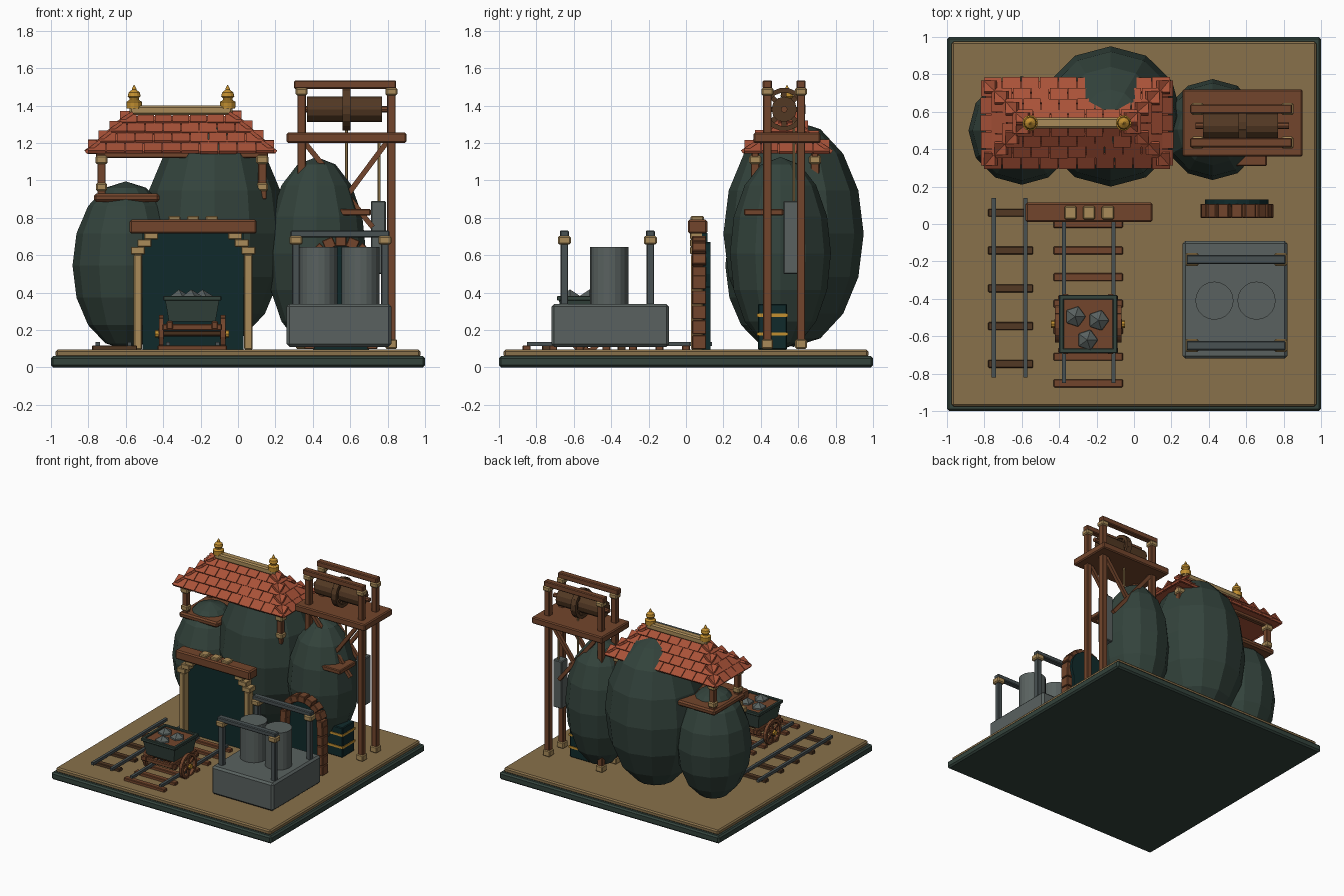
import bpy, bmesh, math, random
from mathutils import Matrix, Vector

random.seed(4)
if "Cube" in bpy.data.objects:
    bpy.data.objects.remove(bpy.data.objects["Cube"], do_unlink=True)


def material(name, *rgb):
    m = bpy.data.materials.new(name)
    m.use_nodes = True
    m.diffuse_color = (*rgb, 1)
    m.node_tree.nodes["Principled BSDF"].inputs["Base Color"].default_value = (*rgb, 1)
    return m


ROCK = material("dark green rock", .033, .056, .045)
DARK = material("deep teal", .005, .023, .024)
SAND = material("sand", .25, .165, .07)
WOOD = material("brown wood", .17, .06, .025)
OLD = material("dark wood", .085, .04, .017)
TAN = material("tan stone", .40, .26, .10)
GOLD = material("gold", .55, .28, .03)
TILE = material("red clay", .40, .085, .04)
GREY = material("grey stone", .10, .12, .115)
STEEL = material("steel", .065, .082, .085)


def finish(bm, name, mat, bevel=0, matrix=Matrix()):
    bmesh.ops.recalc_face_normals(bm, faces=bm.faces)
    mesh = bpy.data.meshes.new(name)
    bm.to_mesh(mesh)
    bm.free()
    mesh.materials.append(mat)
    ob = bpy.data.objects.new(name, mesh)
    ob.matrix_world = matrix
    bpy.context.collection.objects.link(ob)
    if bevel:
        mod = ob.modifiers.new("soft edge", "BEVEL")
        mod.width, mod.segments = bevel, 1
    return ob


def block(name, centre, size, mat, bevel=.006, rot=Matrix()):
    bm = bmesh.new()
    bmesh.ops.create_cube(bm, size=1, matrix=Matrix.Diagonal((*size, 1)))
    return finish(bm, name, mat, bevel, Matrix.Translation(centre) @ rot)


def box(name, x0, x1, y0, y1, z0, z1, mat, bevel=.006):
    return block(name, ((x0 + x1) / 2, (y0 + y1) / 2, (z0 + z1) / 2),
                 (x1 - x0, y1 - y0, z1 - z0), mat, bevel)


def beam(name, a, b, w, mat):
    a, b = Vector(a), Vector(b)
    rot = (b - a).to_track_quat("Z", "Y").to_matrix().to_4x4()
    return block(name, (a + b) / 2, (w, w, (b - a).length), mat, 0, rot)


def lathe(name, centre, profile, mat, sides=16, axis="Z"):
    # revolve (radius, height) points into a solid
    bm = bmesh.new()
    rings = [[bm.verts.new((r * math.cos(k * math.tau / sides), r * math.sin(k * math.tau / sides), h))
              for k in range(sides)] for r, h in profile]
    for lo, hi in zip(rings, rings[1:]):
        for k in range(sides):
            n = (k + 1) % sides
            bm.faces.new((lo[k], lo[n], hi[n], hi[k]))
    bm.faces.new(rings[0])
    bm.faces.new(rings[-1])
    rot = Matrix.Rotation(math.pi / 2, 4, "Y") if axis == "X" else Matrix.Rotation(math.pi / 2, 4, "X") if axis == "Y" else Matrix()
    return finish(bm, name, mat, 0, Matrix.Translation(centre) @ rot)


def rod(name, centre, r, length, mat, sides=16, axis="Z"):
    return lathe(name, centre, [(r, -length / 2), (r, length / 2)], mat, sides, axis)


def wheel(name, centre, r, width, mat, spokes):
    # spoked wheel whose axle runs along x
    c, step = Vector(centre), math.tau / 16
    for k in range(16):
        rot = Matrix.Rotation(k * step, 4, "X")
        block(name + "_rim", c + rot @ Vector((0, 0, r * .88)), (width, r * .42, r * .22), mat, 0, rot)
    for k in range(spokes):
        d = Matrix.Rotation(k * math.tau / spokes, 3, "X") @ Vector((0, 0, r))
        beam(name + "_spoke", c, c + d * .9, width * .6, mat)
    rod(name + "_hub", c, r * .28, width * 1.2, mat, 10, "X")


# ground
box("base_plinth", -1, 1, -1, 1, 0, .06, ROCK, .012)
box("sand_floor", -.975, .975, -.975, .975, .055, .095, SAND, .01)

# boulders
for name, c, r in (("middle_boulder", (-.125, .575, .715), (.38, .375, .605)),
                   ("left_boulder", (-.60, .50, .545), (.285, .29, .45)),
                   ("right_boulder", (.42, .505, .61), (.265, .27, .515))):
    bm = bmesh.new()
    bmesh.ops.create_uvsphere(bm, u_segments=12, v_segments=8, radius=1)
    finish(bm, name, ROCK, 0, Matrix.Translation(c) @ Matrix.Diagonal((*r, 1)))

# mine entrance
box("entrance_dark", -.51, .03, .085, .115, .095, .72, DARK, 0)
box("entrance_lintel", -.58, .10, .01, .115, .715, .79, WOOD, .01)
for k in (-1, 0, 1):
    block("lintel_stud", (-.24 + k * .10, .06, .795), (.065, .07, .03), TAN)
for s in (-1, 1):
    block("entrance_post", (-.24 + s * .295, .06, .35), (.045, .065, .51), TAN)
    for k in range(3):
        block("entrance_corbel", (-.24 + s * (.295 - k * .035), .06, .625 + k * .04),
              (.075, .075, .04), TAN, .004)

# small arched doorway
box("doorway_dark", .40, .70, .09, .13, .095, .50, DARK, 0)
rod("doorway_dark_top", (.55, .11, .50), .17, .04, DARK, 16, "Y")
for s in (-1, 1):
    for k in range(5):
        block("doorway_jamb", (.55 + s * .168, .07, .135 + k * .08), (.055, .075, .075), WOOD, .004)
for k in range(9):
    a = math.pi * k / 8
    block("doorway_arch_stone", (.55 + .165 * math.cos(a), .07, .51 + .165 * math.sin(a)),
          (.055, .075, .06), WOOD, .004, Matrix.Rotation(-a, 4, "Y"))

# rail tracks
for name, rails, ends, half, mid, rows, mat in (
        ("main_track", (-.375, -.11), (-.85, .02), .185, -.245, [-.142 * k for k in range(7)], WOOD),
        ("spare_track", (-.75, -.58), (-.82, .14), .12, -.66, [.06 - .202 * k for k in range(5)], OLD)):
    for x in rails:
        box(name + "_rail", x - .011, x + .011, *ends, .115, .137, STEEL, 0)
    for y in rows:
        box(name + "_sleeper", mid - half, mid + half, y - .021, y + .021, .09, .118, mat, .004)

# ore cart
cx, cy = -.245, -.535
bm = bmesh.new()
bmesh.ops.create_cube(bm, size=1, matrix=Matrix.Diagonal((.29, .29, .12, 1)))
for v in bm.verts:
    if v.co.z < 0:
        v.co.x *= .86
        v.co.y *= .86
finish(bm, "cart_body", ROCK, 0, Matrix.Translation((cx, cy, .305)))
block("cart_filling", (cx, cy, .368), (.26, .26, .008), WOOD, 0)
for s in (-1, 1):
    block("cart_rim_side", (cx + s * .143, cy, .37), (.025, .31, .025), ROCK, .004)
    block("cart_rim_end", (cx, cy + s * .143, .37), (.31, .025, .025), ROCK, .004)
    block("cart_frame_side", (cx + s * .12, cy, .225), (.035, .32, .045), WOOD)
    block("cart_frame_end", (cx, cy + s * .14, .215), (.32, .03, .035), WOOD)
    wheel("cart_wheel", (cx + s * .165, cy, .18), .10, .025, WOOD, 6)
    rod("cart_axle_cap", (cx + s * .18, cy, .18), .02, .035, GOLD, 8, "X")
rod("cart_axle", (cx, cy, .18), .014, .34, OLD, 8, "X")
for x, y in ((-.315, -.495), (-.19, -.515), (-.25, -.62)):
    bm = bmesh.new()
    bmesh.ops.create_icosphere(bm, subdivisions=1, radius=.062)
    finish(bm, "ore_lump", GREY, 0, Matrix.Translation((x, y, .355)))

# boiler machine
box("machine_base", .26, .82, -.72, -.09, .11, .34, GREY, .015)
for x in (.43, .655):
    rod("machine_tank", (x, -.41, .49), .102, .31, GREY, 20)
for y in (-.65, -.19):
    for x in (.31, .785):
        block("machine_post", (x, y, .50), (.04, .04, .34), STEEL, .004)
        block("machine_collar", (x, y, .68), (.07, .07, .045), TAN, .008)
    box("machine_top_beam", .28, .81, y - .025, y + .025, .695, .732, STEEL)

# winch tower
for y in (.435, .615):
    for x in (.34, .82):
        block("tower_leg", (x, y, .80), (.045, .045, 1.38), WOOD, .004)
        block("tower_foot", (x, y, .125), (.062, .062, .05), TAN)
        block("tower_collar", (x, y, 1.475), (.065, .065, .04), TAN, .008)
    box("tower_top_beam", .30, .845, y - .025, y + .025, 1.49, 1.535, WOOD)
    beam("tower_brace", (.36, y, .62), (.80, y, 1.21), .028, WOOD)
    beam("tower_brace", (.72, y, .75), (.35, y, 1.21), .028, WOOD)
box("tower_platform", .26, .90, .36, .72, 1.20, 1.255, WOOD, .008)
rod("winch_drum", (.57, .525, 1.38), .068, .40, OLD, 12, "X")
rod("winch_axle", (.58, .525, 1.38), .018, .50, WOOD, 8, "X")
wheel("winch_wheel", (.58, .525, 1.38), .115, .045, OLD, 8)
rod("hoist_rope", (.58, .575, .98), .008, .75, TAN, 6)
rod("counterweight_rope", (.755, .575, 1.05), .008, .36, TAN, 6)
box("counterweight", .71, .79, .52, .60, .50, .89, GREY)
box("tower_plank", .54, .71, .31, .52, .812, .848, WOOD)

# supply crate
box("crate", .46, .68, .385, .54, .095, .34, DARK)
for z in (.17, .27):
    box("crate_band", .455, .685, .38, .545, z, z + .018, GOLD, 0)

# pavilion supports
box("roof_shelf", -.77, -.42, .33, .73, .885, .93, WOOD, .012)
for y in (.37, .69):
    box("eave_beam", -.76, .16, y - .02, y + .02, 1.12, 1.155, WOOD)
    for x in (-.73, .13):
        block("roof_post", (x, y, 1.02), (.045, .045, .24), WOOD, .004)
        block("roof_post_head", (x, y, 1.11), (.065, .065, .045), TAN, .008)
        block("roof_post_foot", (x, y, .965), (.06, .06, .045), TAN, .008)

# hipped roof deck
rx, ry, run, eave = -.305, .54, .23, 1.145
bm = bmesh.new()
bmesh.ops.create_cube(bm, size=1, matrix=Matrix.Diagonal((.98, .45, .2, 1)))
for v in bm.verts:
    if v.co.z > 0:
        v.co.x *= .57
        v.co.y *= .04
finish(bm, "roof_deck", TILE, 0, Matrix.Translation((rx, ry, eave + .10)))

# overlapping roof tiles
for turn, length, reach in ((0, 1.0, .23), (1, .46, .50), (2, 1.0, .23), (3, .46, .50)):
    spin = Matrix.Rotation(turn * math.pi / 2, 4, "Z")
    for row in range(4):
        inset = row * run / 4
        width = length - 2 * inset
        count = max(1, round(width / .10))
        for k in range(count):
            along = (k + .5) * width / count - width / 2
            p = spin @ Vector((along, -(reach - inset - .03), 0))
            tilt = Matrix.Rotation(math.radians(36 + random.uniform(-4, 4)), 4, "X")
            block("roof_tile", (rx + p.x, ry + p.y, eave + .035 + inset * .9),
                  (width / count - .005, .098, .018), TILE, 0, spin @ tilt)

# ridge and finials
box("roof_ridge", -.58, -.03, .51, .57, 1.35, 1.40, TAN, .01)
for x in (-.555, -.055):
    lathe("roof_finial", (x, ry, 1.385),
          [(.04, 0), (.042, .035), (.025, .045), (.025, .055), (.035, .065), (.03, .085), (.012, .10), (.012, .105), (.002, .125)],
          GOLD, 12)
